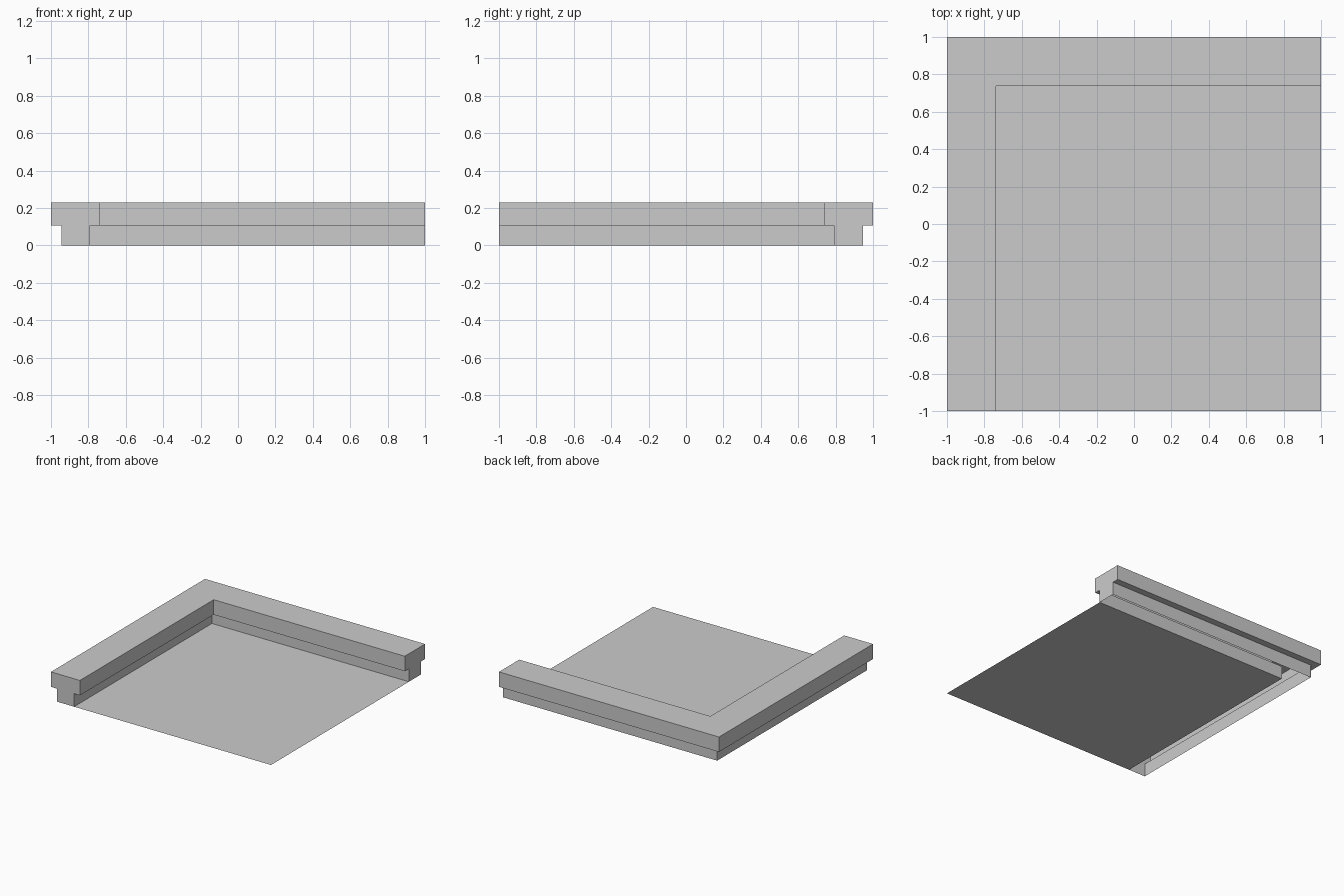
import bpy
import bmesh

cube = bpy.data.objects.get("Cube")
if cube:
    bpy.data.objects.remove(cube, do_unlink=True)

grey = bpy.data.materials.new("plain_grey")
grey.use_nodes = True
colour = (0.6, 0.6, 0.6, 1)
grey.diffuse_color = colour
grey.node_tree.nodes["Principled BSDF"].inputs["Base Color"].default_value = colour

HALF = 1.0          # half the footprint
INNER = 0.79        # inner face of the wall base
OUTER = 0.945       # outer face of the wall base
LIP = 0.737         # inner edge of the overhanging cap
STEP, TOP = 0.107, 0.23


def finish(name, bm):
    mesh = bpy.data.meshes.new(name)
    bm.to_mesh(mesh)
    bm.free()
    mesh.materials.append(grey)
    obj = bpy.data.objects.new(name, mesh)
    bpy.context.collection.objects.link(obj)
    return obj


# Corner wall: a T-shaped profile swept round an L, open underneath
profile = [(OUTER, 0), (OUTER, STEP), (HALF, STEP), (HALF, TOP),
           (LIP, TOP), (LIP, STEP), (INNER, STEP), (INNER, 0)]
bm = bmesh.new()
rings = []
for place in (lambda d: (-d, -HALF), lambda d: (-d, d), lambda d: (HALF, d)):
    rings.append([bm.verts.new((*place(d), z)) for d, z in profile])
for a, b in zip(rings, rings[1:]):
    for i in range(len(profile) - 1):
        bm.faces.new((a[i], a[i + 1], b[i + 1], b[i]))
# Flat ends of the wall
bm.faces.new(rings[0])
bm.faces.new(rings[-1][::-1])
bmesh.ops.recalc_face_normals(bm, faces=bm.faces)
finish("corner_wall", bm)

# Thin floor sheet inside the wall
bm = bmesh.new()
corners = [(-INNER, -HALF), (HALF, -HALF), (HALF, INNER), (-INNER, INNER)]
bm.faces.new([bm.verts.new((x, y, 0)) for x, y in corners])
finish("floor", bm)
